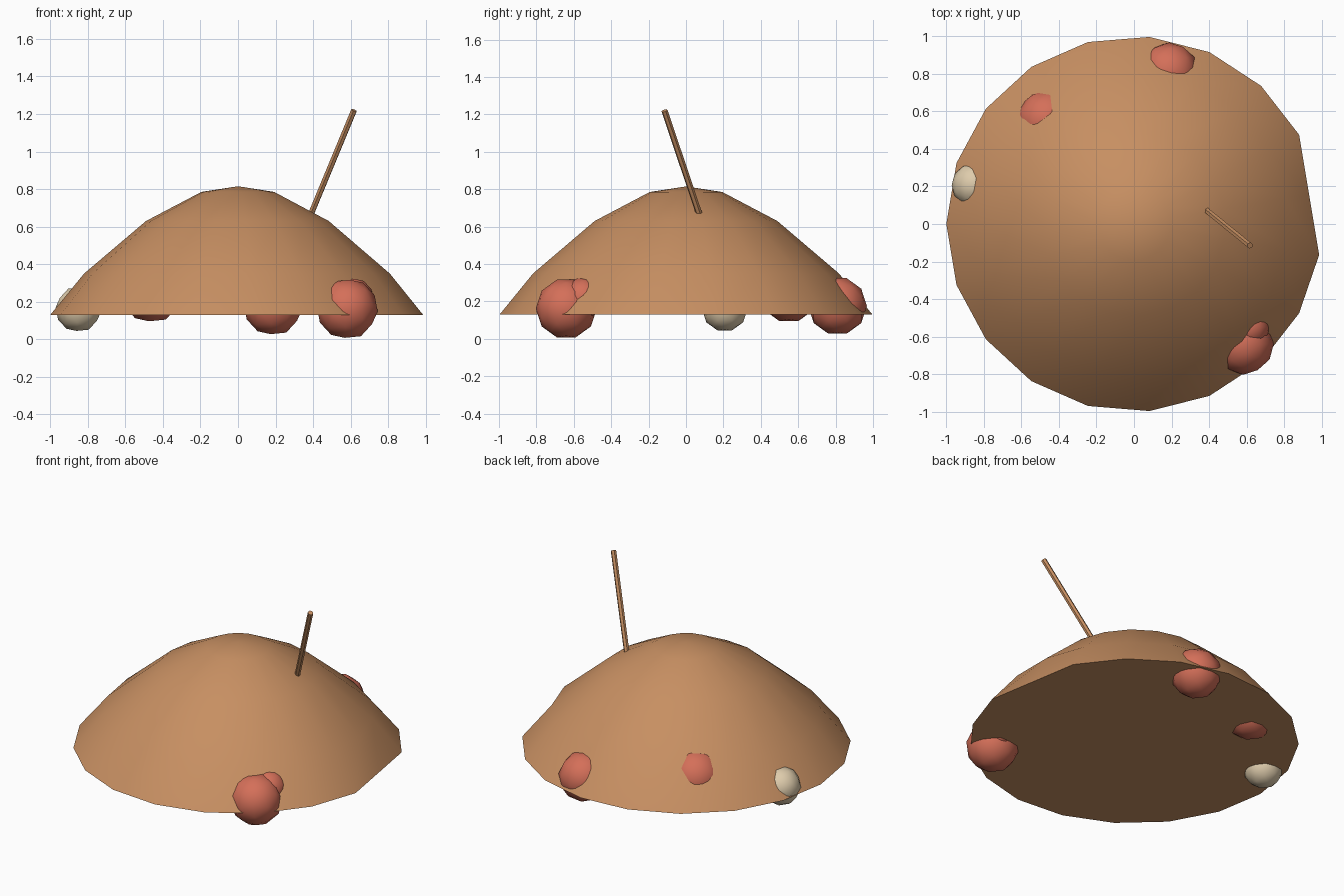
import bpy, bmesh, math
from mathutils import Vector

if "Cube" in bpy.data.objects:
    bpy.data.objects.remove(bpy.data.objects["Cube"])


def material(name, rgb):
    m = bpy.data.materials.new(name)
    m.diffuse_color = (*rgb, 1)
    m.use_nodes = True
    m.node_tree.nodes["Principled BSDF"].inputs["Base Color"].default_value = m.diffuse_color
    return m


BROWN = material("earth brown", (0.57, 0.275, 0.122))
RED = material("berry red", (0.66, 0.16, 0.10))
CREAM = material("cream", (0.73, 0.60, 0.41))

# Mound: rings of 19 points closed by an apex and a flat underside
SIDES = 19
PROFILE = [(1.0, 0.13), (0.82, 0.35), (0.49, 0.63), (0.195, 0.785)]
bm = bmesh.new()
rings = []
for r, z in PROFILE:
    rings.append([bm.verts.new((r * math.cos(math.pi + k * math.tau / SIDES),
                                r * math.sin(math.pi + k * math.tau / SIDES), z))
                  for k in range(SIDES)])
rim = rings[0]
# one rim corner is cut off straight on the right side
rim[10].co = (rim[9].co + rim[11].co) / 2
apex = bm.verts.new((0, 0, 0.815))
for low, high in zip(rings, rings[1:]):
    for k in range(SIDES):
        n = (k + 1) % SIDES
        bm.faces.new((low[k], low[n], high[n], high[k]))
for k in range(SIDES):
    bm.faces.new((rings[-1][k], rings[-1][(k + 1) % SIDES], apex))
bm.faces.new(rim[::-1])
mesh = bpy.data.meshes.new("mound")
bm.to_mesh(mesh)
bm.free()
mound = bpy.data.objects.new("mound", mesh)
bpy.context.collection.objects.link(mound)
mesh.materials.append(BROWN)
bpy.context.view_layer.objects.active = mound
mound.select_set(True)
bpy.ops.object.shade_smooth_by_angle(angle=math.radians(50))


# Round lumps half buried in the mound
def lump(name, centre, radius, mat):
    bpy.ops.mesh.primitive_ico_sphere_add(subdivisions=2, radius=radius, location=centre,
                                          rotation=(0, math.radians(31.7), 0))
    o = bpy.context.object
    o.name = name
    o.data.materials.append(mat)
    bpy.ops.object.shade_smooth()


lump("front_red_lump", (0.582, -0.64, 0.162), 0.163, RED)
lump("small_red_lump", (0.61, -0.55, 0.215), 0.113, RED)
lump("back_red_lump", (0.187, 0.81, 0.176), 0.157, RED)
lump("left_red_lump", (-0.46, 0.55, 0.255), 0.168, RED)
lump("cream_lump", (-0.85, 0.207, 0.16), 0.122, CREAM)

# Leaning stick
a, b = Vector((0.39, 0.07, 0.67)), Vector((0.618, -0.115, 1.22))
bpy.ops.mesh.primitive_cylinder_add(vertices=6, radius=0.017, depth=(b - a).length,
                                    location=(a + b) / 2)
stick = bpy.context.object
stick.name = "stick"
stick.rotation_euler = (b - a).to_track_quat('Z', 'Y').to_euler()
stick.data.materials.append(BROWN)
